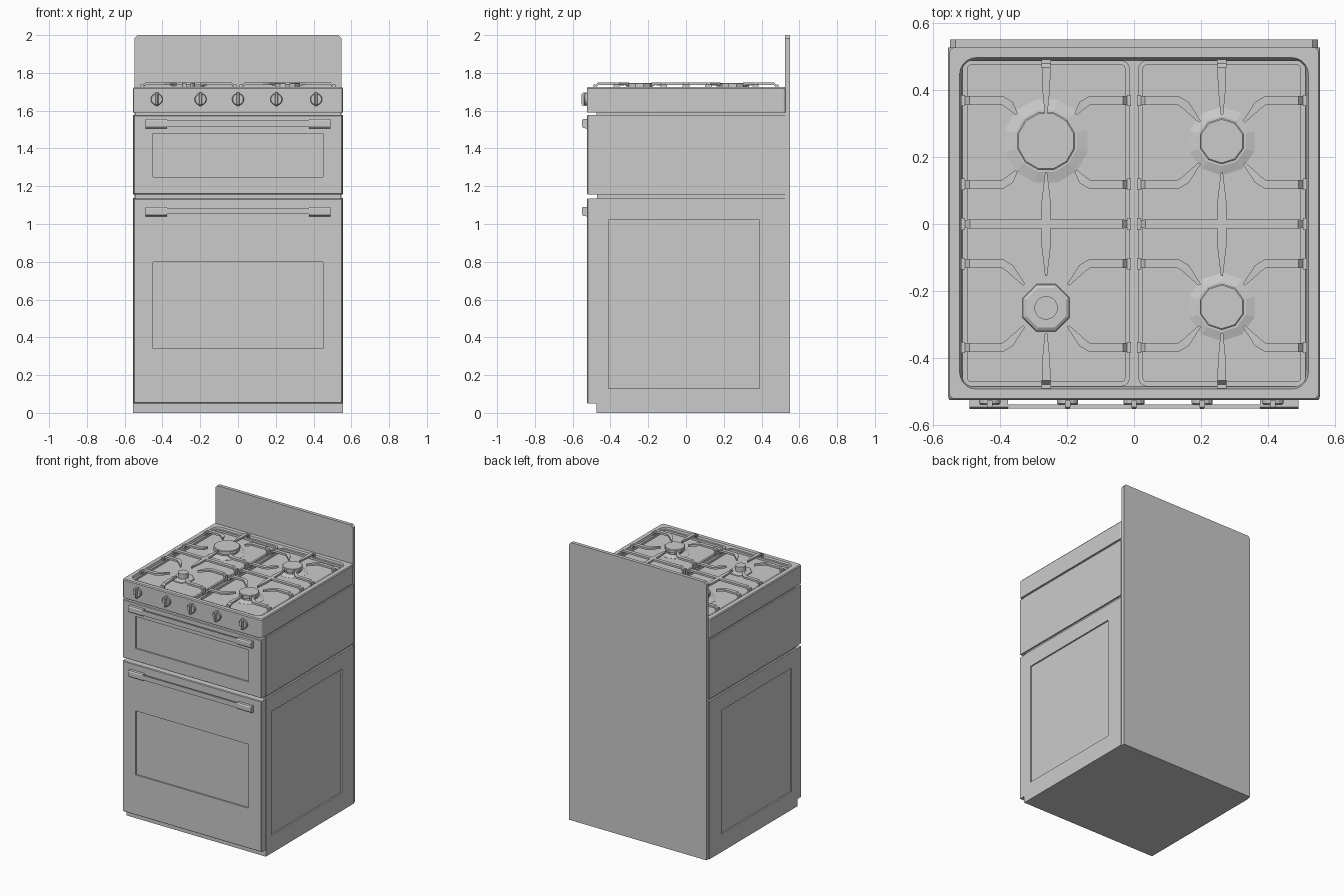
import bpy, bmesh, math
from mathutils import Vector

if "Cube" in bpy.data.objects:
    bpy.data.objects.remove(bpy.data.objects["Cube"])


def rect(axis, pos, a0, a1, b0, b1, r=0.0, seg=1):
    """Rectangle ring (optionally rounded) on the plane axis = pos."""
    if r == 0:
        flat = [(a0, b0), (a1, b0), (a1, b1), (a0, b1)]
    else:
        flat = []
        corners = [(a1 - r, b1 - r), (a0 + r, b1 - r), (a0 + r, b0 + r), (a1 - r, b0 + r)]
        for k, (ca, cb) in enumerate(corners):
            for i in range(seg + 1):
                t = math.pi / 2 * (k + i / seg)
                flat.append((ca + r * math.cos(t), cb + r * math.sin(t)))
    order = {'x': lambda a, b: (pos, a, b), 'y': lambda a, b: (a, pos, b), 'z': lambda a, b: (a, b, pos)}
    return [order[axis](a, b) for a, b in flat]


def circle(axis, pos, c, r, n):
    flat = [(c[0] + r * math.cos(2 * math.pi * (i + .5) / n),
             c[1] + r * math.sin(2 * math.pi * (i + .5) / n)) for i in range(n)]
    return [(a, b, pos) if axis == 'z' else (a, pos, b) for a, b in flat]


def loft(bm, rings, closed=False):
    """Skin matching rings; caps the ends unless the rings form a closed loop."""
    vs = [[bm.verts.new(p) for p in ring] for ring in rings]
    pairs = list(zip(vs, vs[1:])) + ([(vs[-1], vs[0])] if closed else [])
    for a, b in pairs:
        for i in range(len(a)):
            j = (i + 1) % len(a)
            bm.faces.new((a[i], a[j], b[j], b[i]))
    if not closed:
        bm.faces.new(vs[0][::-1])
        bm.faces.new(vs[-1])


def box(bm, x0, x1, y0, y1, z0, z1):
    loft(bm, [rect('z', z0, x0, x1, y0, y1), rect('z', z1, x0, x1, y0, y1)])


def finish(bm, name):
    bmesh.ops.recalc_face_normals(bm, faces=bm.faces[:])
    me = bpy.data.meshes.new(name)
    bm.to_mesh(me)
    bm.free()
    ob = bpy.data.objects.new(name, me)
    bpy.context.collection.objects.link(ob)
    return ob


def bar(bm, pts, thick=0.014):
    """Flat bar through points (x, y, width, top z)."""
    rings = []
    for i, (x, y, w, z) in enumerate(pts):
        a, b = pts[max(i - 1, 0)], pts[min(i + 1, len(pts) - 1)]
        d = Vector((b[0] - a[0], b[1] - a[1])).normalized()
        n = Vector((-d.y, d.x)) * w / 2
        rings.append([(x + n.x, y + n.y, z), (x - n.x, y - n.y, z),
                      (x - n.x, y - n.y, z - thick), (x + n.x, y + n.y, z - thick)])
    loft(bm, rings)


# Body: lower carcass with recessed side panels, shadow grooves, upper carcass
bm = bmesh.new()
outer, panel = (-0.475, 0.526, 0, 1.137), (-0.41, 0.39, 0.13, 1.02)
loft(bm, [rect('x', x, *p) for x, p in [(-0.545, panel), (-0.555, panel), (-0.555, outer),
                                        (0.555, outer), (0.555, panel), (0.545, panel)]])
box(bm, -0.543, 0.543, -0.47, 0.526, 1.137, 1.155)
box(bm, -0.555, 0.555, -0.475, 0.526, 1.155, 1.577)
box(bm, -0.545, 0.545, -0.475, 0.526, 1.577, 1.592)
finish(bm, "oven_body")

# Back panel rising into the splashback, with clipped top corners
bm = bmesh.new()
prof = [(-0.548, 0), (0.548, 0), (0.548, 1.982), (0.532, 2), (-0.532, 2), (-0.548, 1.982)]
loft(bm, [[(x, y, z) for x, z in prof] for y in (0.525, 0.55)])
finish(bm, "splashback")

# Cooktop: raised lip around a sunken tray
FLOOR = 1.698
bm = bmesh.new()
edge = (-0.555, 0.555, -0.525, 0.528)
tray = (-0.52, 0.52, -0.492, 0.496)
base = (-0.512, 0.512, -0.484, 0.488)
loft(bm, [rect('z', 1.59, *edge, 0.015, 5), rect('z', 1.718, *edge, 0.015, 5),
          rect('z', 1.725, -0.55, 0.55, -0.52, 0.525, 0.015, 5),
          rect('z', 1.725, *tray, 0.05, 5), rect('z', FLOOR, *base, 0.045, 5)])
finish(bm, "cooktop")

# Doors with inset windows, and their handles
for name, z0, z1, w0, w1, hz in [("lower", 0.05, 1.135, 0.34, 0.80, 1.04),
                                 ("upper", 1.157, 1.577, 1.25, 1.48, 1.505)]:
    bm = bmesh.new()
    loft(bm, [rect('y', -0.474, -0.553, 0.553, z0, z1),
              rect('y', -0.52, -0.553, 0.553, z0, z1),
              rect('y', -0.525, -0.549, 0.549, z0 + .004, z1 - .004),
              rect('y', -0.525, -0.45, 0.45, w0, w1),
              rect('y', -0.515, -0.45, 0.45, w0, w1)])
    finish(bm, name + "_door")
    bm = bmesh.new()
    section = [(-0.524, 0.0), (-0.546, 0.004), (-0.551, 0.014), (-0.551, 0.042), (-0.546, 0.05), (-0.524, 0.05)]
    for s in (-1, 1):
        loft(bm, [[(s * x, y, hz + z) for y, z in section] for x in (0.375, 0.49)])
    box(bm, -0.376, 0.376, -0.55, -0.538, hz + 0.012, hz + 0.046)
    finish(bm, name + "_handle")

# Control knobs: round base and upright grip
for i, x in enumerate((-0.43, -0.198, 0, 0.203, 0.414)):
    bm = bmesh.new()
    z = 1.66
    loft(bm, [circle('y', y, (x, z), r, 16) for y, r in ((-0.52, .032), (-0.535, .032), (-0.539, .028))])
    loft(bm, [rect('y', -0.526, x - .008, x + .008, z - .036, z + .036),
              rect('y', -0.545, x - .008, x + .008, z - .036, z + .036),
              rect('y', -0.552, x - .005, x + .005, z - .028, z + .028)])
    finish(bm, "knob_%d" % (i + 1))

# Burners: shallow flared seat and faceted cap
TOP = 1.746
for name, c, seat, cap, n in [("rear_left", (-0.262, 0.247), 0.128, 0.089, 12),
                              ("rear_right", (0.262, 0.247), 0.102, 0.069, 10),
                              ("front_right", (0.262, -0.247), 0.102, 0.069, 10)]:
    bm = bmesh.new()
    loft(bm, [circle('z', z, c, r, n) for z, r in
              ((FLOOR - .002, seat), (FLOOR + .001, seat), (FLOOR + .009, cap + .006), (FLOOR + .009, cap * .85),
               (1.722, cap * .85), (1.722, cap), (TOP - .003, cap), (TOP, cap - .004))])
    finish(bm, name + "_burner")
bm = bmesh.new()
c = (-0.262, -0.25)
loft(bm, [circle('z', z, c, r, 8) for z, r in ((FLOOR - .002, .077), (FLOOR + .006, .074), (FLOOR + .012, .064))])
loft(bm, [circle('z', z, c, .035, 16) for z in (FLOOR, TOP)])
finish(bm, "front_left_burner")

# Pan grates: low frame, cross bars, tapered fingers bending to each burner
CX, HW, HI, LO = 0.262, 0.247, 1.75, 1.728
for side, name in ((-1, "left_grate"), (1, "right_grate")):
    bm = bmesh.new()
    X = side * CX
    f = (X - HW - .002, X + HW + .002, -0.484, 0.488)
    g = (X - HW + .012, X + HW - .012, -0.470, 0.474)
    loft(bm, [rect('z', 1.699, *f, .025, 4), rect('z', 1.714, *f, .025, 4),
              rect('z', 1.714, *g, .012, 4), rect('z', 1.699, *g, .012, 4)], closed=True)
    bar(bm, [(X - HW, 0, .024, LO), (X - HW + .02, 0, .026, HI),
             (X + HW - .02, 0, .026, HI), (X + HW, 0, .024, LO)])
    bar(bm, [(X, -.155, .006, HI - .002), (X, -.07, .026, HI), (X, .07, .026, HI), (X, .155, .006, HI - .002)])
    for sx in (-1, 1):
        e = X + sx * HW
        box(bm, e - .006, e + .006, -.018, .018, 1.699, 1.738)
        for sy in (-1, 1):
            cy = sy * 0.243
            tip = 0.088 if (side < 0 and sy > 0) else 0.066
            for v in (-1, 1):
                y = cy + v * 0.125
                bar(bm, [(e, y, .026, LO), (e - sx * .018, y, .026, HI), (X + sx * .13, y, .026, HI),
                         (X + sx * .108, y - v * .014, .026, HI),
                         (X + sx * tip, cy + v * (tip - .004), .008, HI - .002)])
                box(bm, e - .006, e + .006, y - .017, y + .017, 1.699, 1.738)
    for sy in (-1, 1):
        y = sy * 0.484
        bar(bm, [(X, y, .026, LO), (X, y - sy * .018, .026, HI), (X, sy * .41, .024, HI),
                 (X, sy * .327, .008, HI - .002)])
        box(bm, X - .014, X + .014, y - .006, y + .006, 1.699, 1.738)
    finish(bm, name)
